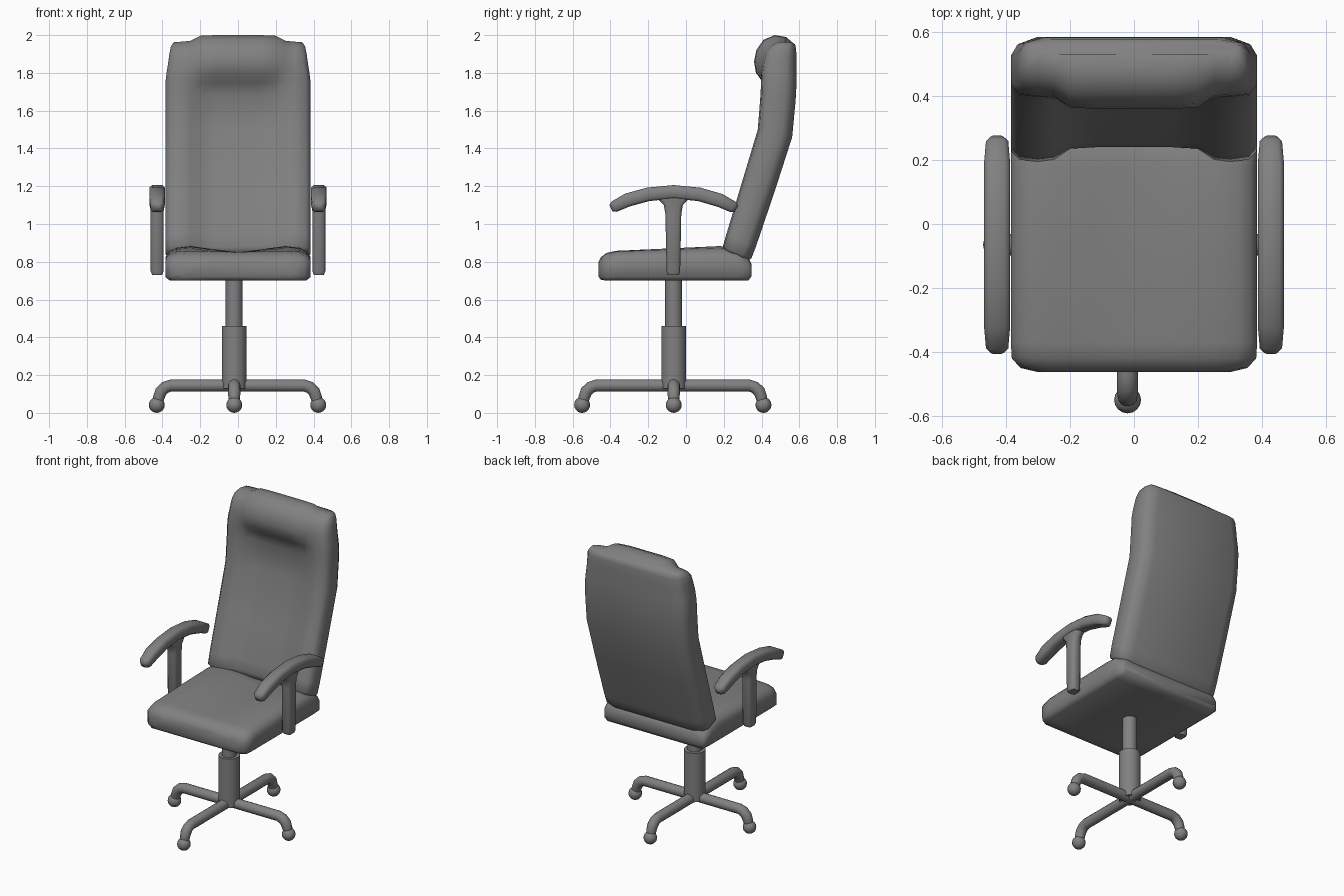
import bpy, bmesh, math
from mathutils import Vector

if "Cube" in bpy.data.objects:
    bpy.data.objects.remove(bpy.data.objects["Cube"], do_unlink=True)

grey = bpy.data.materials.new("mid grey")
grey.use_nodes = True
COLOUR = (0.22, 0.22, 0.22, 1)
grey.diffuse_color = COLOUR
grey.node_tree.nodes["Principled BSDF"].inputs["Base Color"].default_value = COLOUR


def finish(obj, name, angle=45):
    obj.name = name
    obj.data.materials.append(grey)
    bpy.ops.object.select_all(action="DESELECT")
    obj.select_set(True)
    bpy.context.view_layer.objects.active = obj
    bpy.ops.object.shade_smooth_by_angle(angle=math.radians(angle))
    return obj


def loft(name, rings, angle=45):
    """Skin a list of equal-length closed rings and cap both ends."""
    bm = bmesh.new()
    loops = [[bm.verts.new(p) for p in ring] for ring in rings]
    n = len(loops[0])
    for a, b in zip(loops, loops[1:]):
        for i in range(n):
            j = (i + 1) % n
            bm.faces.new((a[i], a[j], b[j], b[i]))
    bm.faces.new(loops[0])
    bm.faces.new(loops[-1])
    bmesh.ops.recalc_face_normals(bm, faces=bm.faces)
    mesh = bpy.data.meshes.new(name)
    bm.to_mesh(mesh)
    bm.free()
    obj = bpy.data.objects.new(name, mesh)
    bpy.context.collection.objects.link(obj)
    return finish(obj, name, angle)


def mirrored(half):
    """Close a half ring (x >= 0, first and last points on x = 0)."""
    return half + [(-x, y, z) for x, y, z in reversed(half[1:-1])]


def tube(name, path, radii, sides=14):
    """Round tube lying in a vertical plane."""
    pts = [Vector(p) for p in path]
    flat = pts[1] - pts[0]
    side = Vector((-flat.y, flat.x, 0)).normalized()
    rings = []
    for i, p in enumerate(pts):
        along = pts[min(i + 1, len(pts) - 1)] - pts[max(i - 1, 0)]
        up = along.normalized().cross(side)
        turn = [2 * math.pi * k / sides for k in range(sides)]
        rings.append([p + radii[i] * (side * math.cos(t) + up * math.sin(t)) for t in turn])
    return loft(name, rings)


def cylinder(name, x, y, z0, z1, r):
    bpy.ops.mesh.primitive_cylinder_add(vertices=24, radius=r, depth=z1 - z0,
                                        location=(x, y, (z0 + z1) / 2))
    return finish(bpy.context.object, name)


# Seat cushion: y, half width, bottom, side top, bulge top, middle top
seat_rows = [
    (-0.463, 0.30, 0.72, 0.79, 0.80, 0.80),
    (-0.45, 0.355, 0.705, 0.81, 0.825, 0.825),
    (-0.42, 0.382, 0.70, 0.83, 0.847, 0.847),
    (-0.37, 0.385, 0.70, 0.84, 0.858, 0.852),
    (-0.06, 0.385, 0.70, 0.85, 0.872, 0.85),
    (0.18, 0.385, 0.70, 0.855, 0.883, 0.85),
    (0.27, 0.385, 0.70, 0.85, 0.865, 0.845),
    (0.33, 0.38, 0.70, 0.81, 0.82, 0.82),
    (0.348, 0.365, 0.725, 0.78, 0.785, 0.785),
]


def seat_ring(y, w, low, side, bulge, mid):
    return mirrored([(x, y, z) for x, z in [
        (0, low), (w - 0.025, low), (w, low + 0.02), (w, side - 0.03), (w - 0.02, side),
        (w - 0.06, (side + bulge) / 2 + 0.005), (0.25, bulge), (0.13, (bulge + mid) / 2), (0, mid)]])


loft("seat", [seat_ring(*r) for r in seat_rows], 60)

# Backrest: centre front (y, z), bolster front (y, z), rear (y, z), half width
back_rows = [
    ((0.245, 0.85), (0.215, 0.85), (0.325, 0.80), 0.36),
    ((0.24, 0.88), (0.195, 0.88), (0.347, 0.82), 0.383),
    ((0.255, 0.95), (0.215, 0.95), (0.37, 0.88), 0.385),
    ((0.335, 1.20), (0.29, 1.20), (0.472, 1.18), 0.385),
    ((0.425, 1.50), (0.38, 1.50), (0.562, 1.46), 0.385),
    ((0.44, 1.68), (0.395, 1.69), (0.58, 1.65), 0.385),
    ((0.41, 1.75), (0.397, 1.76), (0.584, 1.72), 0.384),
    ((0.37, 1.80), (0.40, 1.81), (0.585, 1.77), 0.378),
    ((0.36, 1.86), (0.407, 1.86), (0.585, 1.82), 0.37),
    ((0.372, 1.92), (0.42, 1.91), (0.585, 1.88), 0.363),
    ((0.41, 1.975), (0.45, 1.945), (0.583, 1.925), 0.355),
    ((0.47, 2.0), (0.49, 1.965), (0.578, 1.95), 0.34),
    ((0.53, 1.99), (0.53, 1.965), (0.565, 1.96), 0.325),
]


def back_ring(centre, side, rear, w):
    c, s, b = Vector(centre), Vector(side), Vector(rear)
    inset = b.lerp(s, 0.12)
    half = [(0, c), (0.12, c), (0.2, c.lerp(s, 0.1)), (0.25, s.lerp(c, 0.15)), (0.3, s),
            (w - 0.025, s.lerp(b, 0.04)), (w, s.lerp(b, 0.2)), (w, s.lerp(b, 0.7)),
            (w - 0.02, inset), (w - 0.08, b), (0, b)]
    return mirrored([(x, p.x, p.y) for x, p in half])


loft("backrest", [back_ring(*r) for r in back_rows], 60)


# Armrests: curved pad on a flared post
def rounded(cx, w, h, cut=0.35):
    k = 1 - cut
    return [(cx + w * u, h * v) for u, v in [
        (1, k), (k, 1), (-k, 1), (-1, k), (-1, -k), (-k, -1), (k, -1), (1, -k)]]


pad_path = [(-0.398, 1.083, 0.5), (-0.38, 1.092, 0.85), (-0.31, 1.127, 1), (-0.2, 1.157, 1), (-0.065, 1.17, 1),
            (0.07, 1.157, 1), (0.18, 1.125, 1), (0.25, 1.09, 0.85), (0.267, 1.08, 0.5)]
post_rows = [(0.73, 0.026, 0.03), (0.75, 0.034, 0.036), (1.05, 0.034, 0.042),
             (1.1, 0.034, 0.05), (1.125, 0.034, 0.075), (1.15, 0.03, 0.1)]
for side, label in ((1, "left"), (-1, "right")):
    cx = side * 0.428
    rings = []
    for i, (y, z, s) in enumerate(pad_path):
        a, b = pad_path[max(i - 1, 0)], pad_path[min(i + 1, len(pad_path) - 1)]
        t = Vector((b[0] - a[0], b[1] - a[1])).normalized()
        rings.append([(x, y - h * t.y, z + h * t.x) for x, h in rounded(cx, 0.041 * s, 0.036 * s)])
    loft(label + "_arm_pad", rings, 60)
    loft(label + "_arm_post",
         [[(x, -0.067 + h, z) for x, h in rounded(cx, w, d)] for z, w, d in post_rows], 60)

# Gas lift column
CX, CY = -0.02, -0.065
cylinder("lift_rod", CX, CY, 0.44, 0.71, 0.045)
cylinder("lift_sleeve", CX, CY, 0.13, 0.46, 0.066)

# Four legs with ball feet
for label, dx, dy, reach in (("left", 1, 0, 0.445), ("right", -1, 0, 0.41),
                             ("front", 0, -1, 0.485), ("rear", 0, 1, 0.475)):
    bend = [(-reach, 0.145), (-0.075, 0.145), (-0.045, 0.135), (-0.022, 0.113), (-0.01, 0.08), (-0.006, 0.05)]
    path = [(CX + dx * (reach + d), CY + dy * (reach + d), z) for d, z in bend]
    tube(label + "_leg", path, [0.033] * 4 + [0.031, 0.026])
    bpy.ops.mesh.primitive_uv_sphere_add(segments=16, ring_count=10, radius=0.042,
                                         location=(CX + dx * reach, CY + dy * reach, 0.042))
    finish(bpy.context.object, label + "_foot")
